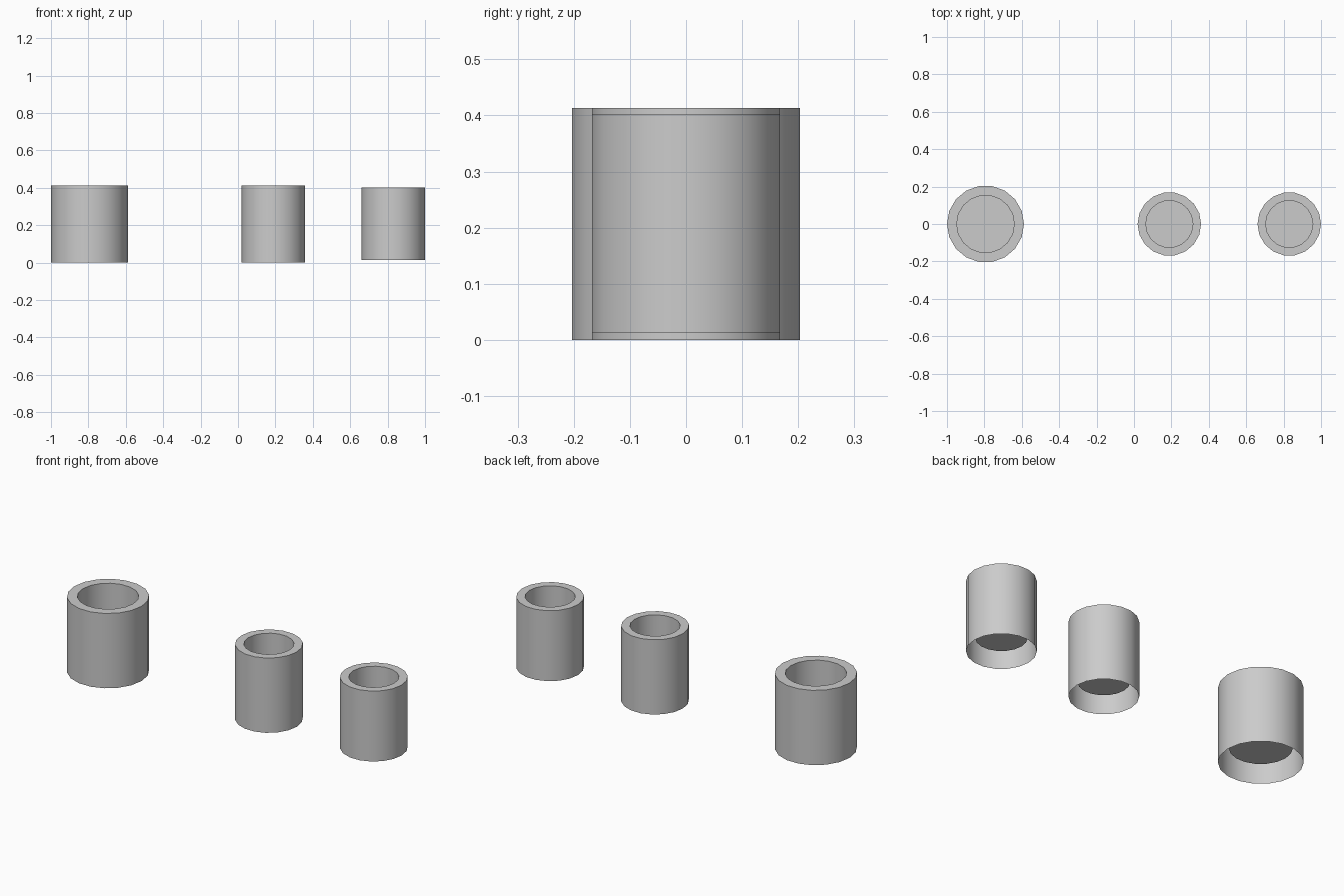
import bpy, bmesh
from math import cos, sin, tau, radians

if "Cube" in bpy.data.objects:
    bpy.data.objects.remove(bpy.data.objects["Cube"])

SIDES = 18


def ring(bm, radius, z):
    return [bm.verts.new((radius * cos(tau * i / SIDES), radius * sin(tau * i / SIDES), z))
            for i in range(SIDES)]


def cup(name, x, outer, inner, bottom, top, floor):
    """Sleeve open underneath, flat rim, and a narrower well closed by a raised floor."""
    bm = bmesh.new()
    rings = [ring(bm, outer, bottom), ring(bm, outer, top),
             ring(bm, inner, top), ring(bm, inner, floor)]
    for a, b in zip(rings, rings[1:]):
        for i in range(SIDES):
            j = (i + 1) % SIDES
            bm.faces.new((a[i], a[j], b[j], b[i]))
    bm.faces.new(rings[-1])
    mesh = bpy.data.meshes.new(name)
    bm.to_mesh(mesh)
    bm.free()
    obj = bpy.data.objects.new(name, mesh)
    obj.location.x = x
    bpy.context.collection.objects.link(obj)
    # Smooth walls, crisp rims
    bpy.ops.object.select_all(action='DESELECT')
    obj.select_set(True)
    bpy.context.view_layer.objects.active = obj
    bpy.ops.object.shade_smooth_by_angle(angle=radians(30))


# Wide cup on the left, two narrower cups on the right
cup("wide_cup", -0.794, 0.206, 0.154, 0.0, 0.413, 0.08)
cup("middle_cup", 0.189, 0.17, 0.126, 0.0, 0.413, 0.08)
cup("right_cup", 0.83, 0.17, 0.126, 0.013, 0.402, 0.087)
